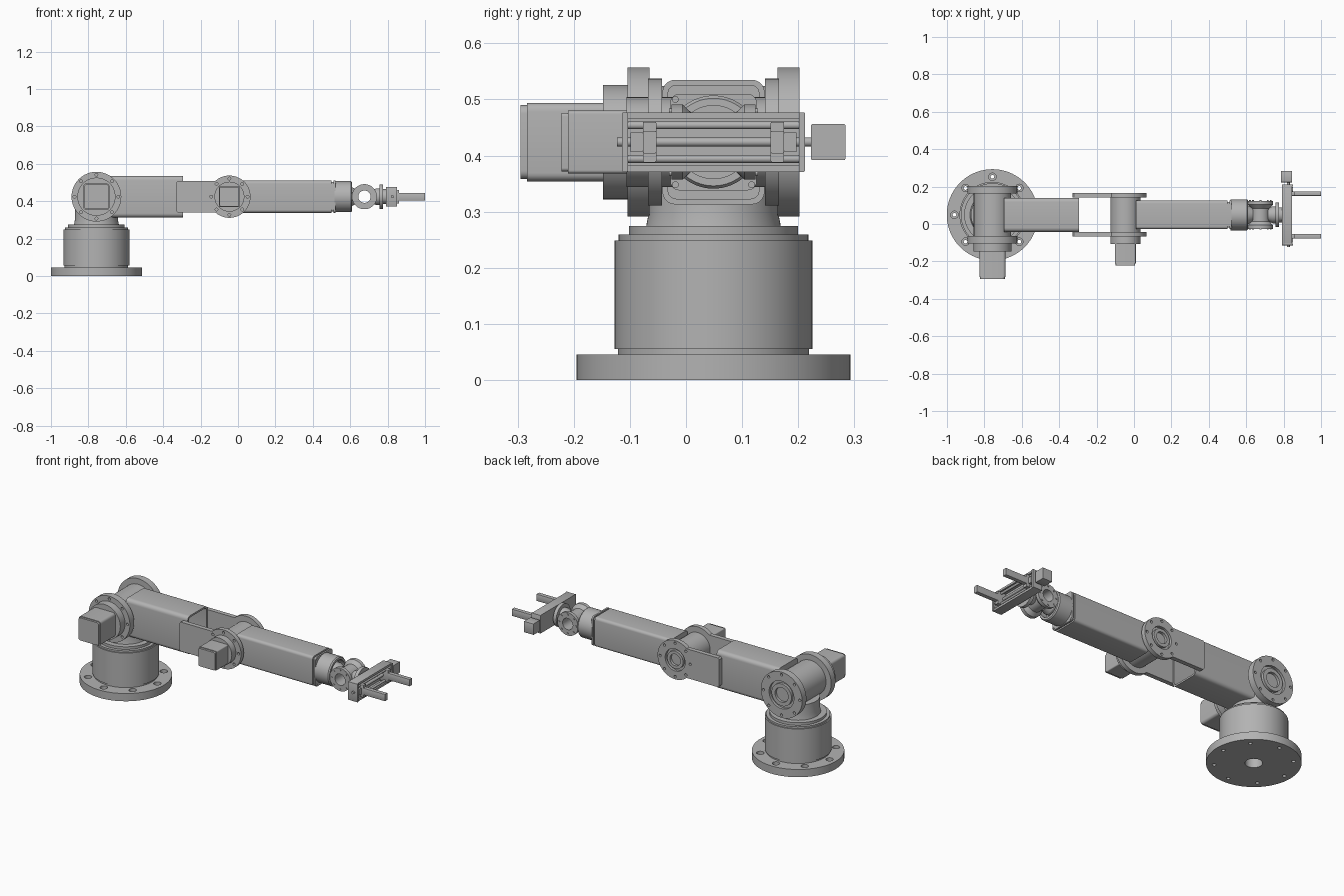
import bpy, bmesh
from math import pi, sin, cos, asin, radians
from mathutils import Vector

if "Cube" in bpy.data.objects:
    bpy.data.objects.remove(bpy.data.objects["Cube"])

metal = bpy.data.materials.new("plain grey metal")
metal.use_nodes = True
GREY = (0.45, 0.45, 0.45, 1)
metal.diffuse_color = GREY
metal.node_tree.nodes["Principled BSDF"].inputs["Base Color"].default_value = GREY

CY = 0.049                      # centre plane of the arm
AXIS_Z = 0.424                  # height of the arm axis
BASE = Vector((-0.757, CY, 0))
SHOULDER = Vector((-0.757, CY, AXIS_Z))
ELBOW = Vector((-0.046, CY, AXIS_Z))
WRIST = Vector((0.676, CY, AXIS_Z))
ARM = Vector((0, CY, AXIS_Z))
parts = []


def circle(r, n=64):
    return [(r * cos(2 * pi * i / n), r * sin(2 * pi * i / n)) for i in range(n)]


def rrect(w, h, r, seg=5):
    """Rounded rectangle from half width, half height and corner radius."""
    pts = []
    for k, (sx, sy) in enumerate([(1, 1), (-1, 1), (-1, -1), (1, -1)]):
        for i in range(seg + 1):
            a = pi / 2 * (k + i / seg)
            pts.append((sx * (w - r) + r * cos(a), sy * (h - r) + r * sin(a)))
    return pts


def place(a, b, t, axis):
    return Vector({"x": (t, a, b), "y": (a, t, b), "z": (a, b, t)}[axis])


def loft(name, sections, axis, centre, ring=False):
    """Skin a row of (outline, position) sections along an axis."""
    bm = bmesh.new()
    loops = [[bm.verts.new(place(a, b, t, axis) + centre) for a, b in shape]
             for shape, t in sections]
    n = len(loops[0])
    pairs = list(zip(loops, loops[1:]))
    if ring:
        pairs.append((loops[-1], loops[0]))
    else:
        bm.faces.new(loops[0])
        bm.faces.new(loops[-1])
    for p, q in pairs:
        for i in range(n):
            j = (i + 1) % n
            bm.faces.new((p[i], p[j], q[j], q[i]))
    bmesh.ops.recalc_face_normals(bm, faces=bm.faces)
    mesh = bpy.data.meshes.new(name)
    bm.to_mesh(mesh)
    bm.free()
    mesh.materials.append(metal)
    obj = bpy.data.objects.new(name, mesh)
    bpy.context.collection.objects.link(obj)
    parts.append(obj)
    return obj


def lathe(name, profile, axis, centre, ring=False, n=64):
    return loft(name, [(circle(r, n), t) for r, t in profile], axis, centre, ring)


def rod(name, r, t0, t1, axis, centre, n=64):
    return lathe(name, [(r, t0), (r, t1)], axis, centre, n=n)


def block(name, x, y, z, r=0.002):
    """Box from (low, high) ranges; y and z are relative to the arm axis."""
    c = Vector((0, CY + sum(y) / 2, AXIS_Z + sum(z) / 2))
    shape = rrect((y[1] - y[0]) / 2, (z[1] - z[0]) / 2, r, 2)
    return loft(name, [(shape, x[0]), (shape, x[1])], "x", c)


def cut(obj, cutters):
    """Subtract the cutters, then discard them."""
    for c in cutters:
        c.hide_render = True
        mod = obj.modifiers.new("cut", "BOOLEAN")
        mod.object, mod.operation, mod.solver = c, "DIFFERENCE", "EXACT"
    graph = bpy.context.evaluated_depsgraph_get()
    mesh = bpy.data.meshes.new_from_object(obj.evaluated_get(graph))
    obj.modifiers.clear()
    obj.data = mesh
    for c in cutters:
        parts.remove(c)
        bpy.data.objects.remove(c)


def around(r, count, axis, centre):
    return [centre + place(r * cos(2 * pi * i / count), r * sin(2 * pi * i / count), 0, axis)
            for i in range(count)]


def joint_holes(centre, side, face, bolt_r, bore, scale):
    """Bolt holes for a joint disc, plus ring groove and bore on the open side."""
    deep, out = side * (face - 0.015), side * (face + 0.02)
    cutters = [rod("cutter", 0.0075, deep, out, "y", c, 16)
               for c in around(bolt_r, 8, "y", centre)]
    if bore:
        inner, outer = 0.064 * scale, 0.08 * scale
        cutters.append(lathe("cutter", [(inner, deep), (outer, deep), (outer, out), (inner, out)],
                             "y", centre, True))
        cutters.append(rod("cutter", 0.042 * scale, deep, out, "y", centre))
    return cutters


# Pedestal with counterbored foot flange
pedestal = lathe("pedestal", [
    (0.045, 0.2), (0.045, 0), (0.244, 0), (0.244, 0.045), (0.17, 0.045), (0.17, 0.055),
    (0.176, 0.055), (0.176, 0.249), (0.169, 0.249), (0.169, 0.259), (0.151, 0.259),
    (0.151, 0.274), (0.12, 0.274), (0.115, 0.3), (0.115, 0.36)], "z", BASE, n=96)
cut(pedestal, [lathe("cutter", [(0.01, -0.01), (0.01, 0.02), (0.02, 0.02), (0.02, 0.06)],
                     "z", c, n=24) for c in around(0.203, 8, "z", BASE)])

# Shoulder joint
rod("shoulder_drum", 0.1, -0.116, 0.116, "y", SHOULDER)
for side, label in ((-1, "right"), (1, "left")):
    flange = lathe(label + "_shoulder_flange", [(0.133, side * 0.114), (0.133, side * 0.153)],
                   "y", SHOULDER)
    cut(flange, joint_holes(SHOULDER, side, 0.153, 0.117, side > 0, 1))


def motor(name, centre, adapter_r, half, corner, y0, y1, y2):
    rod(name + "_adapter", adapter_r, y0, y1, "y", centre)
    body, cap = rrect(half, half, corner), rrect(half - 0.004, half - 0.004, corner)
    loft(name + "_motor", [(body, y1), (body, y2 + 0.012), (cap, y2 + 0.012), (cap, y2)],
         "y", centre)


motor("shoulder", SHOULDER, 0.102, 0.07, 0.015, -0.153, -0.197, -0.344)
motor("elbow", ELBOW, 0.08, 0.056, 0.006, -0.117, -0.155, -0.271)

# Upper arm, an open-ended rounded tube
outer, inner = rrect(0.091, 0.111, 0.022), rrect(0.081, 0.101, 0.014)
loft("upper_arm", [(outer, -0.694), (outer, -0.295), (inner, -0.295), (inner, -0.64)], "x", ARM)

# Elbow side plates and drum
a0 = pi - asin(0.085 / 0.113)
outline = [(0.113 * cos(a), 0.113 * sin(a)) for a in [-a0 + 2 * a0 * i / 56 for i in range(57)]]
outline += [(-0.276, 0.085), (-0.284, 0.077), (-0.284, -0.077), (-0.276, -0.085)]
for side, label in ((-1, "right"), (1, "left")):
    plate = loft(label + "_elbow_plate", [(outline, side * 0.0915), (outline, side * 0.117)],
                 "y", ELBOW)
    cut(plate, joint_holes(ELBOW, side, 0.117, 0.097, side > 0, 0.8))
rod("elbow_drum", 0.08, -0.092, 0.092, "y", ELBOW)

# Forearm, end plate and wrist cup
outer, inner = rrect(0.077, 0.086, 0.016), rrect(0.069, 0.078, 0.01)
loft("forearm", [(outer, 0.01), (outer, 0.5)], "x", ARM)
loft("forearm_end", [(inner, 0.5), (inner, 0.51), (outer, 0.51), (outer, 0.52)], "x", ARM)
lathe("wrist_cup", [(0.083, 0.515), (0.083, 0.603), (0.078, 0.61), (0.066, 0.61), (0.066, 0.57)],
      "x", ARM)
for c in around(0.098, 4, "x", ARM):
    offset = c - ARM
    bolt = ARM + Vector((0, 0.068 if offset.y > 0.01 else -0.068,
                         0.076 if offset.z > 0.01 else -0.076))
    rod("forearm_bolt", 0.006, 0.515, 0.524, "x", bolt, 16)

# Wrist knuckle with through bore
lathe("wrist_knuckle", [
    (0.033, -0.075), (0.067, -0.075), (0.067, -0.055), (0.048, -0.035), (0.048, 0.035),
    (0.067, 0.055), (0.067, 0.075), (0.033, 0.075)], "y", WRIST, True)
for side in (-1, 1):
    for c in around(0.055, 8, "y", WRIST):
        rod("wrist_bolt", 0.005, side * 0.074, side * 0.079, "y", c, 12)
lathe("wrist_stem", [(0.05, 0.565), (0.05, 0.61), (0.036, 0.637)], "x", ARM)
lathe("tool_mount", [(0.034, 0.716), (0.045, 0.74), (0.045, 0.756), (0.066, 0.756),
                     (0.066, 0.776), (0.04, 0.776), (0.04, 0.792)], "x", ARM)

# Gripper frame, guide rods and drive
block("gripper_back", (0.79, 0.802), (-0.162, 0.162), (-0.053, 0.053))
for side in (-1, 1):
    s0, s1 = sorted((side * 0.041, side * 0.053))
    block("gripper_rail", (0.79, 0.845), (-0.162, 0.162), (s0, s1))
    y0, y1 = sorted((side * 0.152, side * 0.163))
    block("gripper_end_plate", (0.79, 0.85), (y0, y1), (-0.053, 0.053))
    rod("guide_rod", 0.007, -0.16, 0.16, "y", ARM + Vector((0.838, 0, side * 0.03)), 20)
rod("lead_screw", 0.008, -0.172, 0.176, "y", ARM + Vector((0.825, 0, 0)), 20)
block("gripper_motor", (0.785, 0.845), (0.174, 0.235), (-0.032, 0.032))

# Fingers on their carriages
for side, label in ((-1, "right"), (1, "left")):
    y0, y1 = sorted((side * 0.102, side * 0.126))
    block(label + "_carriage", (0.81, 0.862), (y0, y1), (-0.036, 0.036))
    w0, w1 = sorted((side * 0.126, side * 0.148))
    block(label + "_screw_nut", (0.812, 0.85), (w0, w1), (-0.018, 0.018))
    block(label + "_finger", (0.86, 1.0), (y0, y1), (-0.02, 0.02))

# Smooth the round surfaces and keep the edges crisp
bpy.ops.object.select_all(action="DESELECT")
for p in parts:
    p.select_set(True)
bpy.context.view_layer.objects.active = parts[0]
bpy.ops.object.shade_smooth_by_angle(angle=radians(25))
